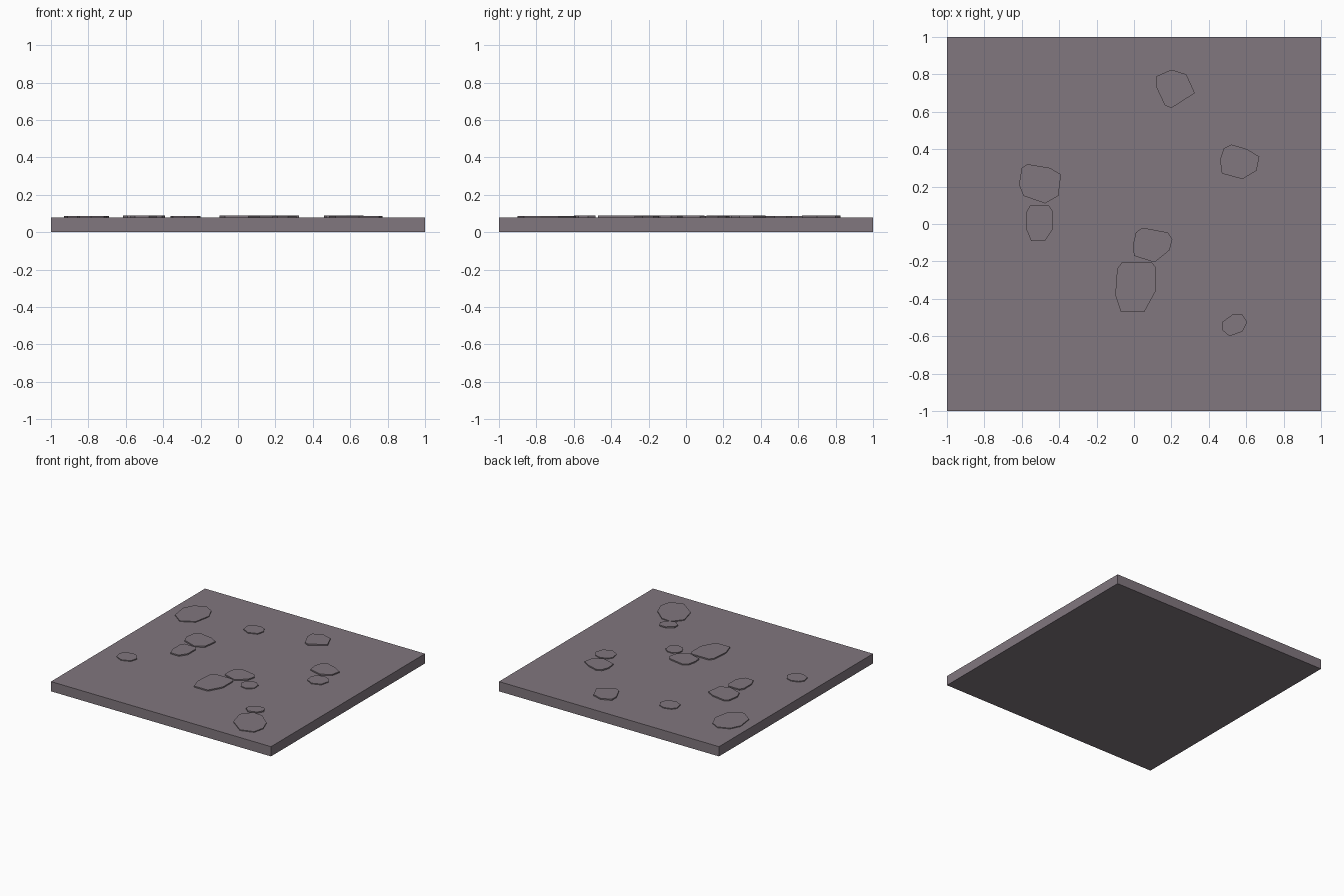
import bpy, bmesh, math

if "Cube" in bpy.data.objects:
    bpy.data.objects.remove(bpy.data.objects["Cube"])

# Single flat colour for slab and stones
stone_mat = bpy.data.materials.new("mauve_grey_stone")
stone_mat.diffuse_color = (0.22, 0.184, 0.211, 1)
stone_mat.use_nodes = True
stone_mat.node_tree.nodes["Principled BSDF"].inputs["Base Color"].default_value = stone_mat.diffuse_color

SLAB_TOP = 0.08


def prism(name, outline, z0, z1):
    """Extrude a flat xy outline from z0 up to z1."""
    bm = bmesh.new()
    base = bm.faces.new([bm.verts.new((x, y, z0)) for x, y in outline])
    top = bmesh.ops.extrude_face_region(bm, geom=[base])["geom"]
    bmesh.ops.translate(bm, vec=(0, 0, z1 - z0),
                        verts=[g for g in top if isinstance(g, bmesh.types.BMVert)])
    bmesh.ops.recalc_face_normals(bm, faces=bm.faces)
    mesh = bpy.data.meshes.new(name)
    bm.to_mesh(mesh)
    bm.free()
    mesh.materials.append(stone_mat)
    obj = bpy.data.objects.new(name, mesh)
    bpy.context.collection.objects.link(obj)
    return obj


def pebble_outline(cx, cy, rx, ry, rot):
    """Slightly irregular octagon with the given radii and rotation."""
    c, s = math.cos(math.radians(rot)), math.sin(math.radians(rot))
    pts = []
    for deg in (12, 50, 85, 130, 165, 215, 265, 320):
        a = math.radians(deg)
        x, y = rx * 1.03 * math.cos(a), ry * 1.03 * math.sin(a)
        pts.append((cx + x * c - y * s, cy + x * s + y * c))
    return pts


# Ground slab
prism("slab", [(-1, -1), (1, -1), (1, 1), (-1, 1)], 0, SLAB_TOP)

# Raised paving stones
raised = [
    [(.12, .79), (.2, .825), (.28, .8), (.325, .7), (.2, .62), (.165, .635), (.12, .73)],
    [(-.6, .3), (-.57, .32), (-.45, .3), (-.39, .265), (-.405, .15), (-.475, .11),
     (-.59, .15), (-.615, .21)],
    [(-.575, .065), (-.555, .1), (-.455, .1), (-.435, .07), (-.435, -.03),
     (-.475, -.09), (-.55, -.09), (-.575, -.03)],
    [(.01, -.045), (.045, -.02), (.18, -.045), (.205, -.08), (.19, -.14),
     (.11, -.205), (0, -.17), (-.005, -.11)],
    [(-.09, -.24), (-.065, -.205), (.095, -.205), (.115, -.23), (.115, -.36),
     (.055, -.47), (-.07, -.47), (-.1, -.38)],
    [(.48, .405), (.52, .425), (.605, .4), (.67, .36), (.655, .285), (.58, .24),
     (.47, .27), (.46, .345)],
    [(.47, -.525), (.525, -.485), (.58, -.485), (.605, -.525), (.58, -.575),
     (.51, -.6), (.47, -.565)],
]
for i, outline in enumerate(raised, 1):
    prism(f"raised_stone_{i}", outline, SLAB_TOP - 0.005, SLAB_TOP + 0.01)

# Lower flat stones: centre x, centre y, radii, rotation
low = [
    (-.81, .575, .12, .155, 0),
    (-.28, .61, .08, .07, 0),
    (-.78, -.325, .08, .07, 0),
    (.62, .155, .08, .075, 0),
    (.25, -.21, .065, .065, 20),
    (.63, -.745, .17, .12, -53),
]
for i, spec in enumerate(low, 1):
    prism(f"low_stone_{i}", pebble_outline(*spec), SLAB_TOP - 0.005, SLAB_TOP + 0.007)
